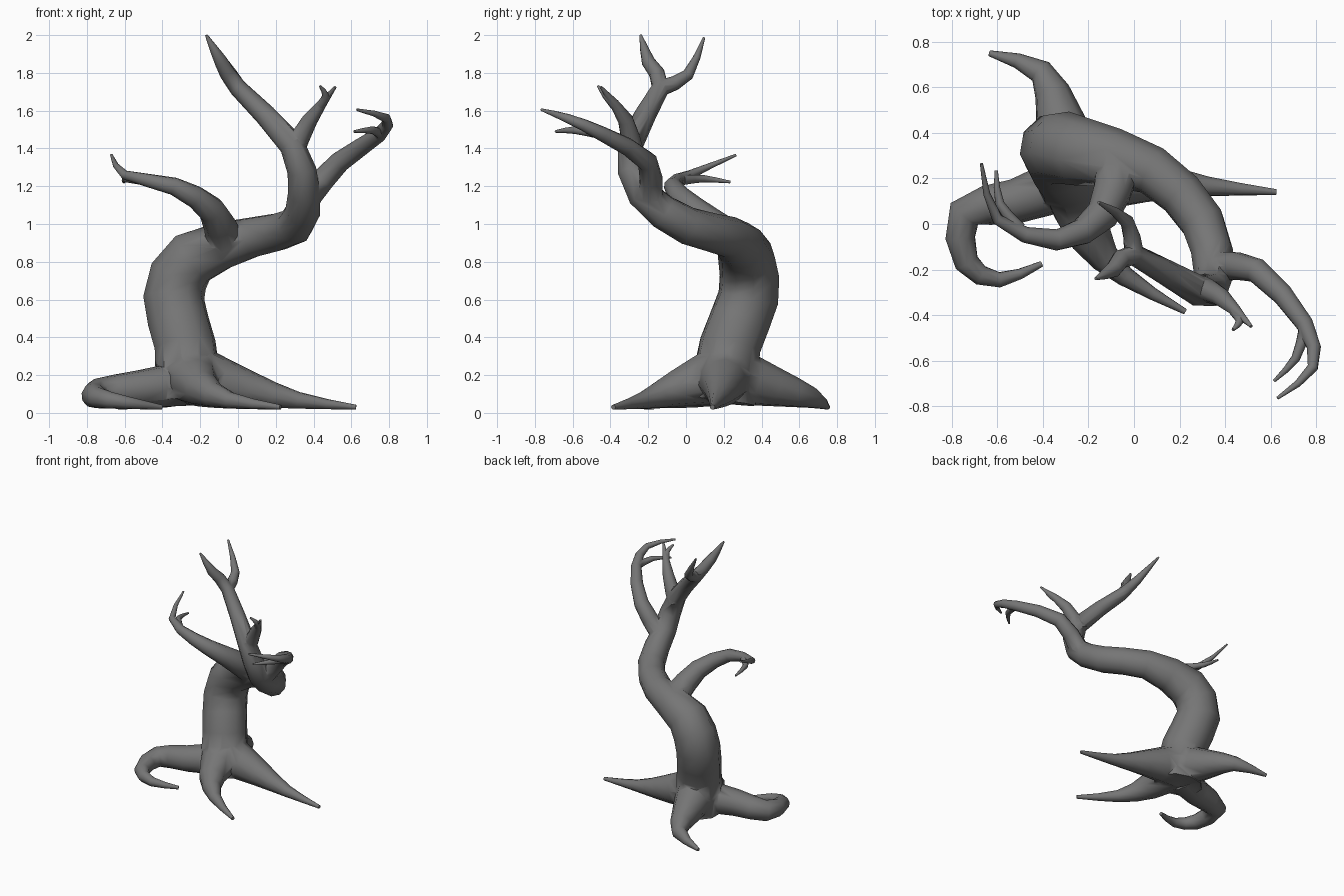
import bpy, bmesh, math
from mathutils import Vector

if "Cube" in bpy.data.objects:
    bpy.data.objects.remove(bpy.data.objects["Cube"])

SIDES, STEPS = 10, 2


def spline(ctrl):
    """Catmull-Rom curve through control points (position and radius)."""
    c = [Vector(p) for p in ctrl]
    c = [2 * c[0] - c[1]] + c + [2 * c[-1] - c[-2]]
    out = []
    for a, b, d, e in zip(c, c[1:], c[2:], c[3:]):
        for s in range(STEPS):
            t = s / STEPS
            out.append((2 * b + (d - a) * t + (2 * a - 5 * b + 4 * d - e) * t * t
                        + (3 * b - a - 3 * d + e) * t ** 3) / 2)
    return out + [c[-2]]


def limb(name, ctrl):
    """Closed tube along the curve through (x, y, z, radius) points."""
    path = spline(ctrl)
    pts = [p.to_3d() for p in path]
    bm = bmesh.new()
    rings, side = [], None
    for i, p in enumerate(pts):
        t = (pts[min(i + 1, len(pts) - 1)] - pts[max(i - 1, 0)]).normalized()
        side = side or t.orthogonal()
        side = (side - t * side.dot(t)).normalized()
        up = t.cross(side)
        rings.append([bm.verts.new(p + path[i].w * (
            side * math.cos(a) + up * math.sin(a)))
            for a in (2 * math.pi * k / SIDES for k in range(SIDES))])
    for lo, hi in zip(rings, rings[1:]):
        for k in range(SIDES):
            n = (k + 1) % SIDES
            bm.faces.new((lo[k], lo[n], hi[n], hi[k]))
    bm.faces.new(rings[0])
    bm.faces.new(rings[-1])
    bmesh.ops.recalc_face_normals(bm, faces=bm.faces)
    me = bpy.data.meshes.new(name)
    bm.to_mesh(me)
    bm.free()
    me.materials.append(bark)
    ob = bpy.data.objects.new(name, me)
    bpy.context.collection.objects.link(ob)
    return ob


def taper(pts, radius, power, tip=.007):
    """Radii shrinking from the base to a thin tip."""
    n = len(pts) - 1
    return [tip + (radius - tip) * (1 - i / n) ** power for i in range(n + 1)]


def branch(name, radius, power, *pts):
    return limb(name, [(*p, r) for p, r in zip(pts, taper(pts, radius, power))])


def root(name, radius, power, *pts):
    """Roots lie on the ground, so height follows thickness."""
    return limb(name, [(x, y, .015 + 1.15 * r, r)
                       for (x, y), r in zip(pts, taper(pts, radius, power, .013))])


bark = bpy.data.materials.new("bark")
bark.diffuse_color = (.18, .18, .18, 1)
bark.use_nodes = True
bark.node_tree.nodes["Principled BSDF"].inputs["Base Color"].default_value = bark.diffuse_color

# Trunk running into the tallest leader
tree = limb("tree", [
    (-.26, .19, .06, .18), (-.28, .235, .36, .165), (-.34, .33, .61, .163),
    (-.24, .32, .82, .152), (.08, .235, .93, .109), (.3, .01, .99, .1),
    (.35, -.23, 1.16, .086), (.285, -.295, 1.42, .068), (0, -.135, 1.72, .047),
    (-.09, -.2, 1.86, .036), (-.168, -.24, 2, .007)])

parts = [
    # Branches and their forked twigs
    branch("right_branch", .07, .95, (.36, -.19, 1.13), (.54, -.205, 1.33),
           (.75, -.44, 1.475), (.785, -.63, 1.56), (.63, -.765, 1.605)),
    branch("right_twig", .027, .6, (.75, -.46, 1.478), (.71, -.59, 1.497),
           (.615, -.69, 1.49)),
    branch("left_branch", .1, 1.2, (-.07, .25, .91), (-.14, .04, 1.075),
           (-.34, -.07, 1.2), (-.6, .02, 1.26), (-.67, .265, 1.365)),
    branch("left_twig", .027, .6, (-.5, -.02, 1.232), (-.59, .09, 1.24),
           (-.605, .235, 1.222)),
    branch("middle_branch", .06, .6, (.285, -.28, 1.37), (.38, -.32, 1.55),
           (.515, -.45, 1.725)),
    branch("middle_twig", .025, .6, (.44, -.38, 1.63), (.465, -.425, 1.68),
           (.435, -.465, 1.73)),
    branch("leader_fork", .044, .6, (0, -.13, 1.72), (-.03, .01, 1.79),
           (-.155, .095, 1.985)),
    # Roots
    root("back_root", .16, 1.15, (-.27, .24), (-.33, .47), (-.41, .67),
         (-.635, .75)),
    root("right_root", .16, 1.4, (-.22, .2), (.06, .19), (.32, .165),
         (.625, .14)),
    root("front_root", .16, 1.4, (-.25, .17), (-.19, -.06), (-.04, -.23),
         (.225, -.385)),
    root("left_root", .12, 1, (-.3, .18), (-.52, .1), (-.745, .045),
         (-.735, -.17), (-.59, -.245), (-.405, -.175)),
]

# Weld every limb onto the trunk as one skin
bpy.context.view_layer.objects.active = tree
tree.select_set(True)
for part in parts:
    mod = tree.modifiers.new(part.name, "BOOLEAN")
    mod.operation, mod.solver, mod.object = "UNION", "EXACT", part
    bpy.ops.object.modifier_apply(modifier=mod.name)
    bpy.data.objects.remove(part)

bpy.ops.object.shade_smooth_by_angle(angle=math.radians(70))
